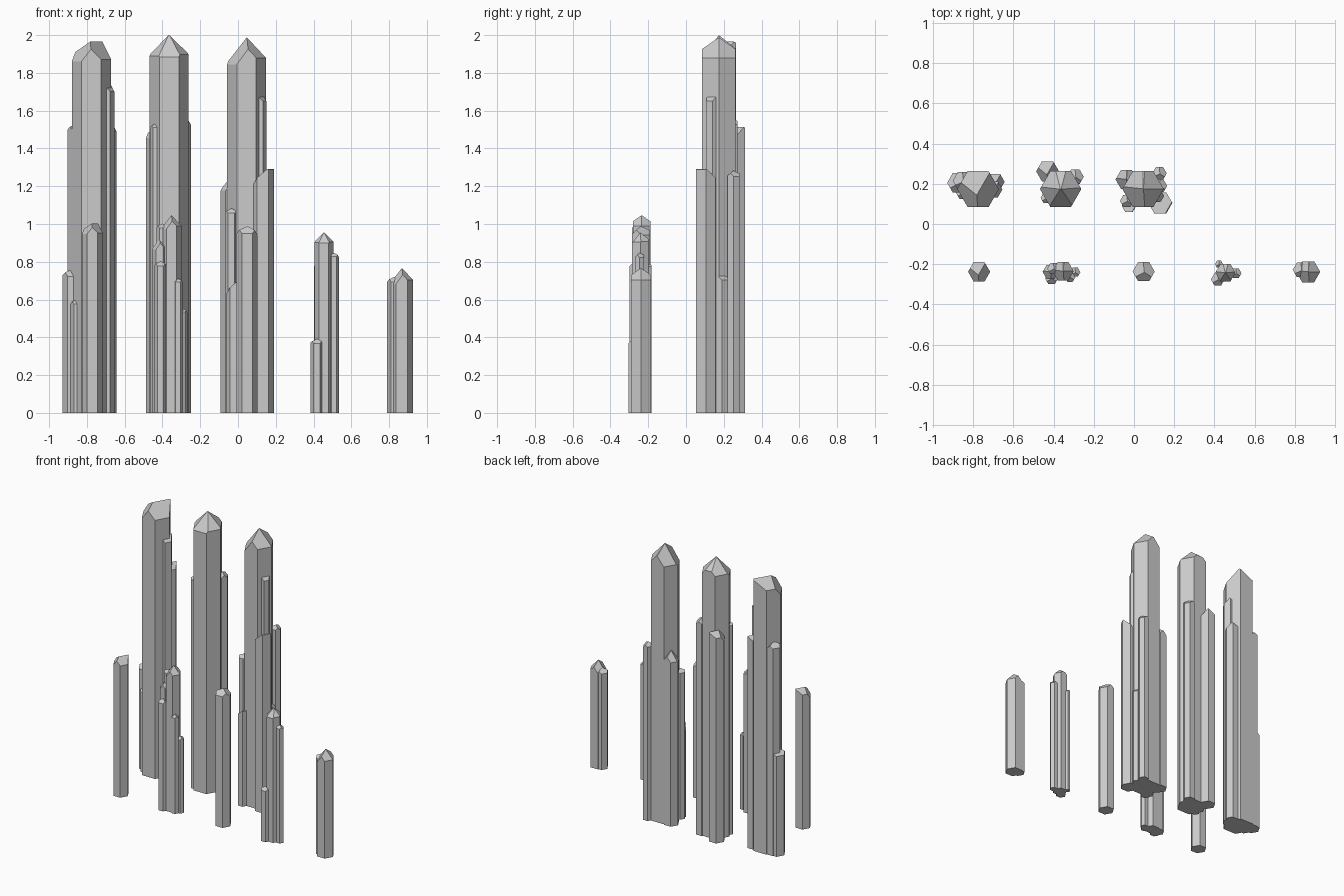
import bpy, bmesh
from math import cos, sin, radians
from mathutils import Vector

if "Cube" in bpy.data.objects:
    bpy.data.objects.remove(bpy.data.objects["Cube"])

# Tip styles: cutting facets as (azimuth in degrees, slope, height offset in radii)
CHISEL = [(150, 0.55, 0.0), (330, 1.15, 0.15), (210, 1.5, 0.35)]
POINT = [(270, 1.3, 0.0), (210, 1.25, 0.02), (330, 1.2, 0.03),
         (30, 1.1, 0.02), (150, 1.1, 0.01), (90, 0.8, 0.0)]
WEDGE = [(210, 1.57, 0.0), (330, 1.24, 0.05), (30, 1.24, 0.05), (90, 0.7, 0.03), (150, 1.4, 0.02)]
SLANT = [(150, 1.0, -0.75), (330, 0.9, 0.75)]
SMALL = [(150, 0.7, 0.0), (30, 1.0, 0.08), (270, 0.9, 0.12)]


def crystal(target, x, y, r, top, tip):
    """Hexagonal column standing on the ground, its top cut by sloped facets."""
    bm = bmesh.new()
    ring = [bm.verts.new((x + r * cos(radians(60 * i)), y + r * sin(radians(60 * i)), 0))
            for i in range(6)]
    base = bm.faces.new(ring)
    ext = bmesh.ops.extrude_face_region(bm, geom=[base], use_keep_orig=True)
    for v in ext["geom"]:
        if isinstance(v, bmesh.types.BMVert):
            v.co.z = top + 2 * r
    for az, slope, lift in tip:
        a = radians(az)
        bmesh.ops.bisect_plane(bm, geom=bm.verts[:] + bm.edges[:] + bm.faces[:], dist=1e-5,
                               plane_co=Vector((x, y, top + lift * r)),
                               plane_no=Vector((slope * cos(a), slope * sin(a), 1)).normalized(),
                               clear_outer=True)
        rim = [e for e in bm.edges if e.is_boundary]
        bmesh.ops.holes_fill(bm, edges=rim, sides=0)
    bmesh.ops.recalc_face_normals(bm, faces=bm.faces[:])
    temp = bpy.data.meshes.new("temp")
    bm.to_mesh(temp)
    bm.free()
    target.from_mesh(temp)
    bpy.data.meshes.remove(temp)


def cluster(name, crystals):
    bm = bmesh.new()
    for c in crystals:
        crystal(bm, *c)
    mesh = bpy.data.meshes.new(name)
    bm.to_mesh(mesh)
    bm.free()
    bpy.context.collection.objects.link(bpy.data.objects.new(name, mesh))


# Back row: three tall clusters
cluster("tall_crystal_left", [
    (-.776, .174, .104, 1.96, CHISEL),
    (-.874, .205, .056, .76, SMALL),
    (-.852, .215, .05, 1.53, SMALL),
    (-.85, .155, .036, .60, SMALL),
    (-.69, .21, .046, 1.53, CHISEL),
    (-.70, .172, .045, 1.74, CHISEL)])
cluster("tall_crystal_middle", [
    (-.365, .174, .103, 2.0, POINT),
    (-.43, .262, .057, 1.51, CHISEL),
    (-.435, .13, .03, 1.53, SMALL),
    (-.292, .235, .042, 1.56, SMALL)])
cluster("tall_crystal_right", [
    (.045, .174, .103, 1.985, WEDGE),
    (.131, .105, .06, 1.29, SLANT),
    (-.038, .222, .054, 1.25, WEDGE),
    (-.035, .115, .035, 1.08, SMALL),
    (-.025, .09, .036, .69, SLANT),
    (.115, .14, .035, 1.68, CHISEL),
    (.127, .252, .036, 1.28, SMALL),
    (.13, .19, .035, .73, SMALL)])

# Front row: five short clusters
cluster("short_crystal_far_left", [(-.771, -.238, .055, 1.0, CHISEL)])
cluster("short_crystal_left", [
    (-.353, -.235, .053, 1.045, WEDGE),
    (-.415, -.238, .04, .92, WEDGE),
    (-.41, -.27, .033, .80, SMALL),
    (-.40, -.222, .032, 1.0, SMALL),
    (-.318, -.265, .026, .71, SMALL),
    (-.293, -.24, .026, .55, SMALL)])
cluster("short_crystal_middle", [(.048, -.237, .055, .985, SMALL)])
cluster("short_crystal_right", [
    (.455, -.242, .05, .955, POINT),
    (.508, -.245, .027, .845, SMALL),
    (.417, -.276, .034, .39, SMALL),
    (.423, -.2, .02, .79, SMALL)])
cluster("short_crystal_far_right", [
    (.867, -.238, .06, .765, WEDGE),
    (.832, -.228, .042, .72, SMALL)])
